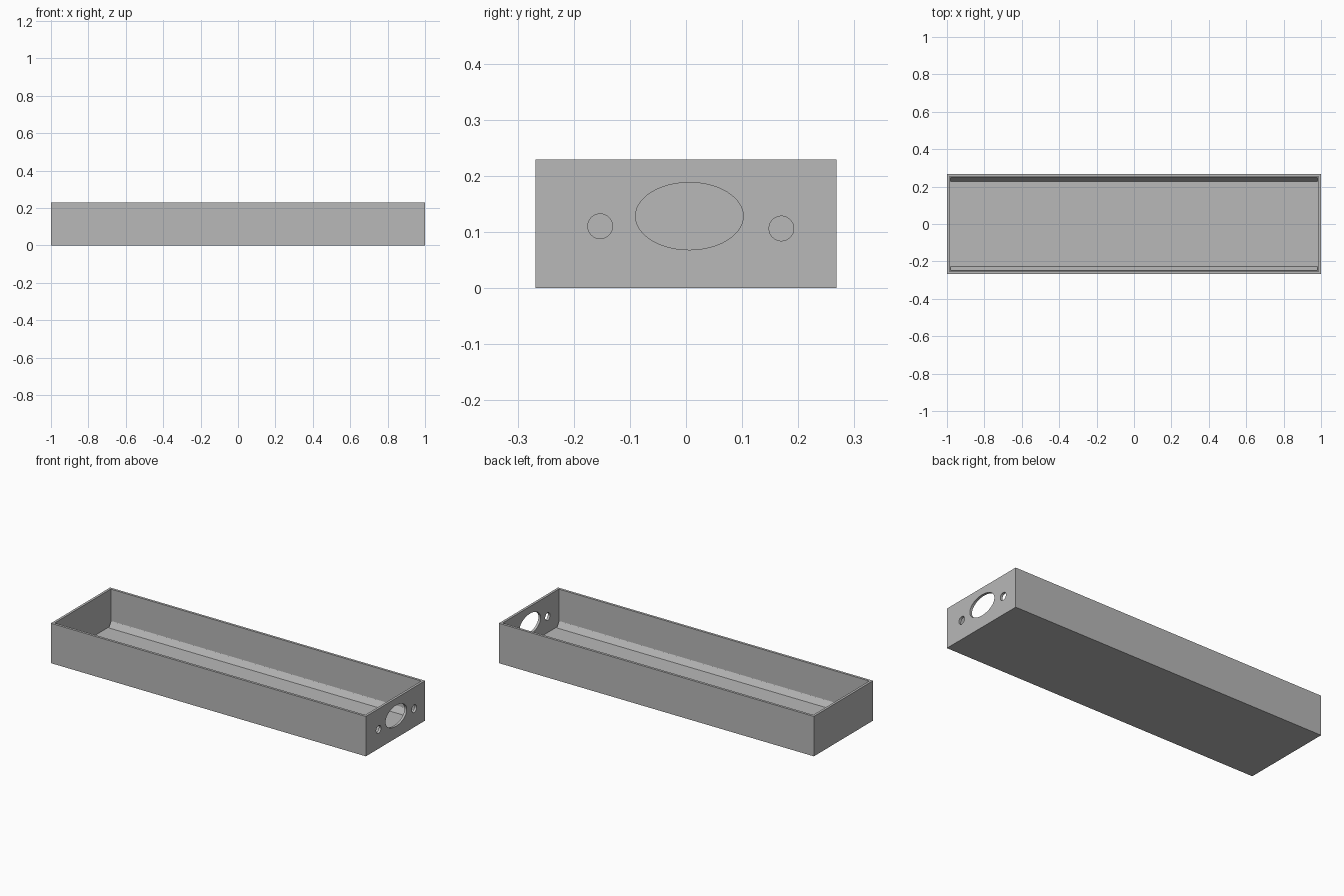
import bpy
import bmesh
from mathutils import Matrix, Vector

default = bpy.data.objects.get("Cube")
if default:
    bpy.data.objects.remove(default, do_unlink=True)

LENGTH, WIDTH, HEIGHT = 2.0, 0.537, 0.229
WALL, FLOOR = 0.02, 0.018
INNER_Y = WIDTH / 2 - WALL

grey = bpy.data.materials.new("plain grey")
grey.use_nodes = True
grey.diffuse_color = (0.48, 0.48, 0.48, 1)
grey.node_tree.nodes["Principled BSDF"].inputs["Base Color"].default_value = grey.diffuse_color


def add_object(name, bm):
    bmesh.ops.recalc_face_normals(bm, faces=bm.faces)
    mesh = bpy.data.meshes.new(name)
    bm.to_mesh(mesh)
    bm.free()
    mesh.materials.append(grey)
    obj = bpy.data.objects.new(name, mesh)
    bpy.context.collection.objects.link(obj)
    return obj


# Open tray: a box whose top is inset into a rim and pushed down to the floor
bm = bmesh.new()
bmesh.ops.create_cube(bm, size=1)
bmesh.ops.scale(bm, vec=(LENGTH, WIDTH, HEIGHT), verts=bm.verts)
bmesh.ops.translate(bm, vec=(0, 0, HEIGHT / 2), verts=bm.verts)
top = max(bm.faces, key=lambda f: f.calc_center_median().z)
bmesh.ops.inset_region(bm, faces=[top], thickness=WALL)
well = bmesh.ops.extrude_discrete_faces(bm, faces=[top])["faces"][0]
bmesh.ops.translate(bm, vec=(0, 0, FLOOR - HEIGHT), verts=well.verts)
tray = add_object("tray", bm)


# Holes through one end: a large oval between two small round ones
def cut_hole(y, z, radius_y, radius_z):
    bm = bmesh.new()
    bmesh.ops.create_cone(bm, cap_ends=True, segments=48, radius1=1, radius2=1,
                          depth=4 * WALL, matrix=Matrix.Rotation(1.5707963, 4, "Y"))
    bmesh.ops.scale(bm, vec=(1, radius_y, radius_z), verts=bm.verts)
    bmesh.ops.translate(bm, vec=(LENGTH / 2 - WALL / 2, y, z), verts=bm.verts)
    cutter = add_object("hole_cutter", bm)
    cutter.hide_render = True
    mod = tray.modifiers.new("hole", "BOOLEAN")
    mod.operation = "DIFFERENCE"
    mod.solver = "EXACT"
    mod.object = cutter
    bpy.context.view_layer.objects.active = tray
    bpy.ops.object.modifier_apply(modifier=mod.name)
    bpy.data.objects.remove(cutter, do_unlink=True)


cut_hole(0.006, 0.128, 0.096, 0.06)
cut_hole(-0.153, 0.11, 0.022, 0.022)
cut_hole(0.17, 0.106, 0.022, 0.022)


# Sloped strips along the foot of both long inner walls
def add_strip(name, side):
    bm = bmesh.new()
    outline = [(INNER_Y, FLOOR), (INNER_Y - 0.021, FLOOR), (INNER_Y, FLOOR + 0.032)]
    half = LENGTH / 2 - WALL
    face = bm.faces.new([bm.verts.new((-half, side * y, z)) for y, z in outline])
    out = bmesh.ops.extrude_face_region(bm, geom=[face])["geom"]
    ends = [v for v in out if isinstance(v, bmesh.types.BMVert)]
    bmesh.ops.translate(bm, vec=Vector((2 * half, 0, 0)), verts=ends)
    add_object(name, bm)


add_strip("front_strip", -1)
add_strip("back_strip", 1)
